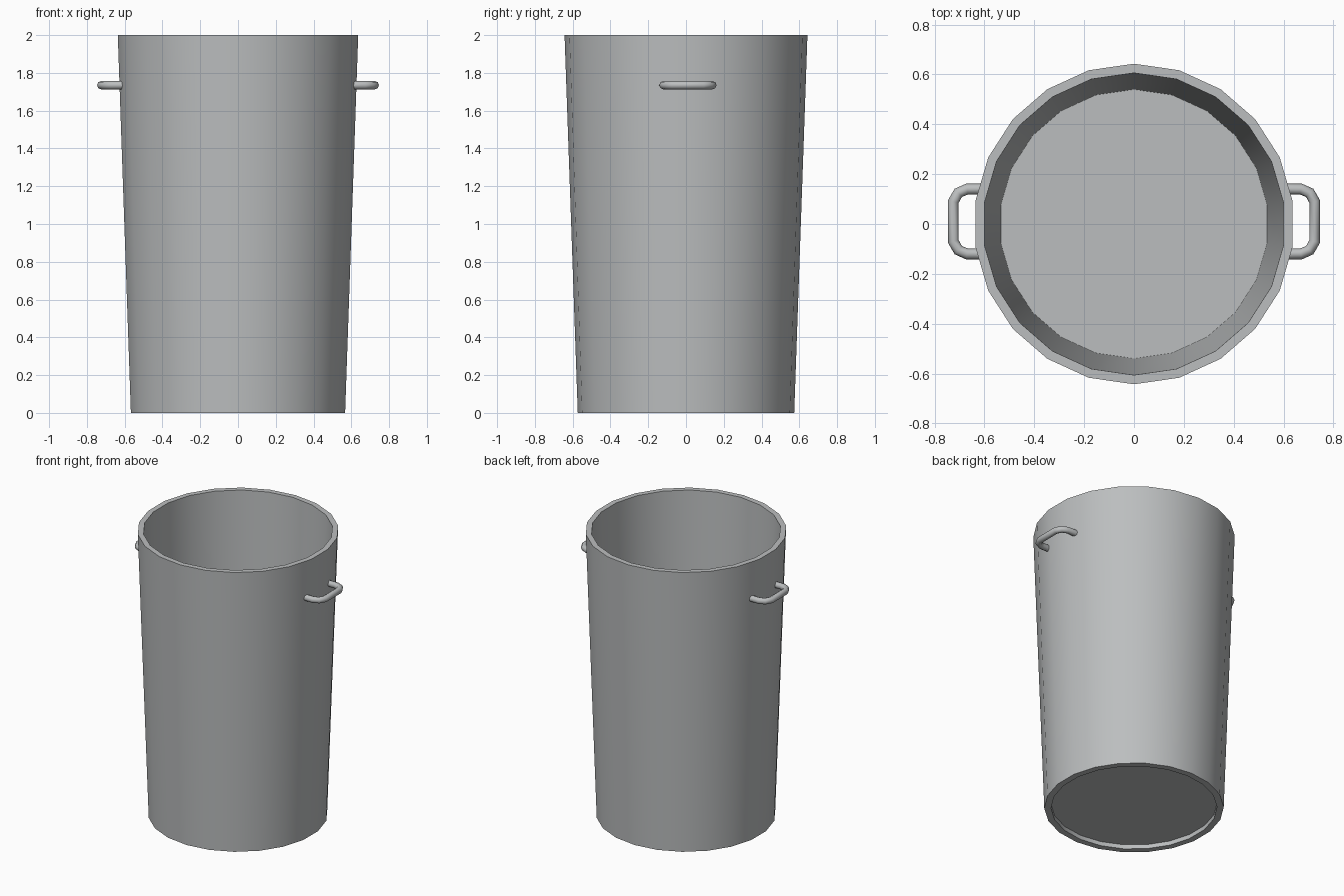
import bpy, math

if "Cube" in bpy.data.objects:
    bpy.data.objects.remove(bpy.data.objects["Cube"])

steel = bpy.data.materials.new("brushed_grey_metal")
steel.diffuse_color = (0.50, 0.515, 0.52, 1)
steel.use_nodes = True
steel.node_tree.nodes["Principled BSDF"].inputs["Base Color"].default_value = steel.diffuse_color

SIDES = 22


def finish(obj, angle):
    obj.data.materials.clear()
    obj.data.materials.append(steel)
    bpy.ops.object.select_all(action='DESELECT')
    obj.select_set(True)
    bpy.context.view_layer.objects.active = obj
    bpy.ops.object.shade_smooth_by_angle(angle=math.radians(angle))


def lathe(name, profile):
    """Spin a (radius, z) profile and cap both ends."""
    verts, faces = [], []
    for r, z in profile:
        for i in range(SIDES):
            a = 2 * math.pi * (i + 0.5) / SIDES
            verts.append((r * math.cos(a), r * math.sin(a), z))
    for k in range(len(profile) - 1):
        for i in range(SIDES):
            j = (i + 1) % SIDES
            a, b = k * SIDES, (k + 1) * SIDES
            faces.append((a + i, a + j, b + j, b + i))
    faces.append(tuple(reversed(range(SIDES))))
    last = (len(profile) - 1) * SIDES
    faces.append(tuple(last + i for i in range(SIDES)))
    mesh = bpy.data.meshes.new(name)
    mesh.from_pydata(verts, [], faces)
    obj = bpy.data.objects.new(name, mesh)
    bpy.context.collection.objects.link(obj)
    finish(obj, 35)


# Tapered wall, flat rim, inner floor and recessed underside
lathe("bin_body", [(0.53, 0.03), (0.53, 0.0), (0.573, 0.0),
                   (0.643, 2.0), (0.606, 2.0), (0.54, 0.045)])


def handle(name, side):
    path = [(0.60, 0.14), (0.67, 0.14), (0.705, 0.125), (0.725, 0.09),
            (0.725, -0.07), (0.705, -0.105), (0.67, -0.12), (0.60, -0.12)]
    curve = bpy.data.curves.new(name, 'CURVE')
    curve.dimensions = '3D'
    curve.bevel_depth = 0.022
    curve.bevel_resolution = 2
    curve.use_fill_caps = True
    line = curve.splines.new('POLY')
    line.points.add(len(path) - 1)
    for p, (x, y) in zip(line.points, path):
        p.co = (side * x, y, 1.735, 1)
    obj = bpy.data.objects.new(name, curve)
    bpy.context.collection.objects.link(obj)
    bpy.ops.object.select_all(action='DESELECT')
    obj.select_set(True)
    bpy.context.view_layer.objects.active = obj
    bpy.ops.object.convert(target='MESH')
    finish(bpy.context.view_layer.objects.active, 50)


# Side carrying handles
handle("right_handle", 1)
handle("left_handle", -1)
